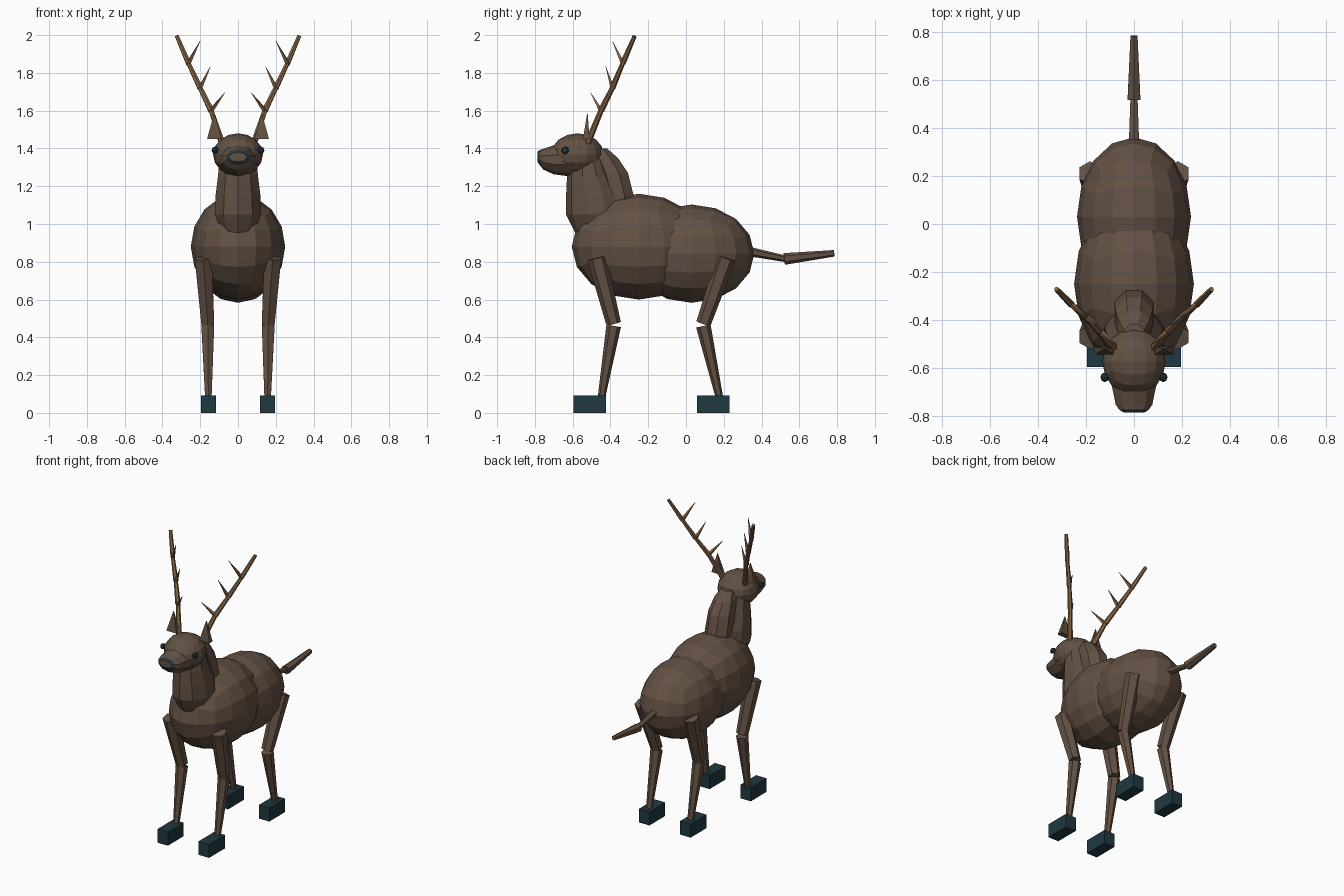
import bpy, bmesh, math
from mathutils import Vector

if "Cube" in bpy.data.objects:
    bpy.data.objects.remove(bpy.data.objects["Cube"])


def material(name, color):
    m = bpy.data.materials.new(name)
    m.diffuse_color = (*color, 1)
    m.use_nodes = True
    m.node_tree.nodes["Principled BSDF"].inputs["Base Color"].default_value = m.diffuse_color
    return m


FUR = material("brown_fur", (0.125, 0.082, 0.057))
HORN = material("tan_antler", (0.23, 0.128, 0.06))
DARK = material("dark_hoof", (0.014, 0.04, 0.052))


def finish(bm, name, *mats):
    bmesh.ops.recalc_face_normals(bm, faces=bm.faces[:])
    me = bpy.data.meshes.new(name)
    bm.to_mesh(me)
    bm.free()
    ob = bpy.data.objects.new(name, me)
    for m in mats:
        me.materials.append(m)
    bpy.context.collection.objects.link(ob)
    return ob


def ball(name, center, radii, mat, cuts=3):
    """Faceted ellipsoid made from a subdivided cube."""
    bm = bmesh.new()
    bmesh.ops.create_cube(bm, size=2)
    bmesh.ops.subdivide_edges(bm, edges=bm.edges[:], cuts=cuts, use_grid_fill=True)
    for v in bm.verts:
        d = Vector([math.tan(c * math.pi / 4) for c in v.co]).normalized()
        v.co = Vector(center) + Vector([d[i] * radii[i] for i in range(3)])
    return finish(bm, name, mat)


def loft(name, rings, sides, *mats, dark_band=None):
    """Skin through elliptical rings given as (center, half axis u, half axis v)."""
    bm = bmesh.new()
    loops = []
    for c, u, v in rings:
        c, u, v = Vector(c), Vector(u), Vector(v)
        angles = [2 * math.pi * (i + 0.5) / sides for i in range(sides)]
        loops.append([bm.verts.new(c + u * math.cos(a) + v * math.sin(a)) for a in angles])
    for k, (a, b) in enumerate(zip(loops, loops[1:])):
        for i in range(sides):
            j = (i + 1) % sides
            f = bm.faces.new((a[i], a[j], b[j], b[i]))
            if k == dark_band:
                f.material_index = 1
    bm.faces.new(loops[0])
    bm.faces.new(loops[-1])
    return finish(bm, name, *mats)


def limb(name, p, q, r1, r2, mat, sides=6):
    """Tapered bar between two points."""
    axis = (Vector(q) - Vector(p)).normalized()
    u = Vector((1, 0, 0))
    u = (u - axis * u.dot(axis)).normalized()
    v = axis.cross(u)
    return loft(name, [(p, u * r1, v * r1), (q, u * r2, v * r2)], sides, mat)


def flat_ring(y, z, rx, ry):
    return ((0, y, z), (rx, 0, 0), (0, ry, 0))


def front_ring(y, z, rx, rz):
    return ((0, y, z), (rx, 0, 0), (0, 0, rz))


# Body
ball("chest", (0, -0.25, 0.88), (0.25, 0.355, 0.28), FUR)
ball("rump", (0, 0.03, 0.843), (0.238, 0.332, 0.26), FUR)

# Neck with a raised nape
loft("neck", [flat_ring(-0.49, 0.92, 0.07, 0.08), flat_ring(-0.475, 1.05, 0.13, 0.16),
              flat_ring(-0.485, 1.15, 0.125, 0.15), flat_ring(-0.51, 1.25, 0.112, 0.12),
              flat_ring(-0.525, 1.37, 0.10, 0.08)], 10, FUR)
loft("nape", [flat_ring(-0.36, 1.08, 0.085, 0.09), flat_ring(-0.36, 1.15, 0.09, 0.09),
              flat_ring(-0.39, 1.27, 0.085, 0.09), flat_ring(-0.43, 1.35, 0.07, 0.075),
              flat_ring(-0.46, 1.40, 0.045, 0.045)], 8, FUR)

# Head and muzzle, with a dark rim around the nose
ball("head", (0, -0.575, 1.367), (0.132, 0.14, 0.113), FUR)
loft("muzzle", [front_ring(-0.60, 1.34, 0.115, 0.09), front_ring(-0.70, 1.34, 0.092, 0.077),
                front_ring(-0.755, 1.343, 0.08, 0.055), front_ring(-0.775, 1.352, 0.065, 0.04),
                front_ring(-0.787, 1.355, 0.045, 0.026)], 10, FUR, DARK, dark_band=3)

# Tail
limb("tail_base", (0, 0.33, 0.855), (0, 0.53, 0.815), 0.025, 0.017, FUR)
limb("tail_tip", (0, 0.52, 0.815), (0, 0.785, 0.845), 0.031, 0.017, FUR)

antler_path = [(0.085, -0.52, 1.43), (0.142, -0.45, 1.60), (0.2, -0.39, 1.72),
               (0.262, -0.335, 1.85), (0.324, -0.272, 1.995)]
tine_tips = [(0.07, -0.505, 1.695), (0.145, -0.425, 1.835), (0.2, -0.39, 1.97)]

for s, side in ((1, "left"), (-1, "right")):
    def at(p):
        return (p[0] * s, p[1], p[2])

    # Eyes and ears
    ball("eye_" + side, at((0.122, -0.64, 1.39)), (0.018, 0.02, 0.02), DARK, 1)
    loft("ear_" + side, [(at((0.125, -0.528, 1.45)), (0.055, 0, 0), (0, 0.025, 0)),
                         (at((0.125, -0.522, 1.585)), (0.002, 0, 0), (0, 0.002, 0))], 4, FUR)

    # Antlers with pointed tines
    for i, (p, q) in enumerate(zip(antler_path, antler_path[1:])):
        limb(f"antler_{side}_{i}", at(p), at(q), 0.018 - 0.001 * i, 0.014 - 0.001 * i, HORN)
    for i, tip in enumerate(tine_tips):
        limb(f"tine_{side}_{i}", at(antler_path[i + 1]), at(tip), 0.014, 0.001, HORN, 4)

    # Legs and hooves: hip, knee, ankle and hoof centre
    for part, hip, knee, ankle, hoof in (("front", -0.472, -0.383, -0.447, -0.51),
                                         ("hind", 0.213, 0.092, 0.176, 0.145)):
        tag = f"{part}_{side}"
        limb("upper_leg_" + tag, at((0.183, hip, 0.82)), at((0.16, knee, 0.472)), 0.052, 0.039, FUR)
        limb("lower_leg_" + tag, at((0.16, knee, 0.46)), at((0.157, ankle, 0.085)), 0.039, 0.02, FUR)
        bm = bmesh.new()
        bmesh.ops.create_cube(bm, size=1)
        for v in bm.verts:
            v.co = (v.co.x * 0.08 + 0.157 * s, v.co.y * 0.172 + hoof, v.co.z * 0.093 + 0.0465)
        finish(bm, "hoof_" + tag, DARK)
